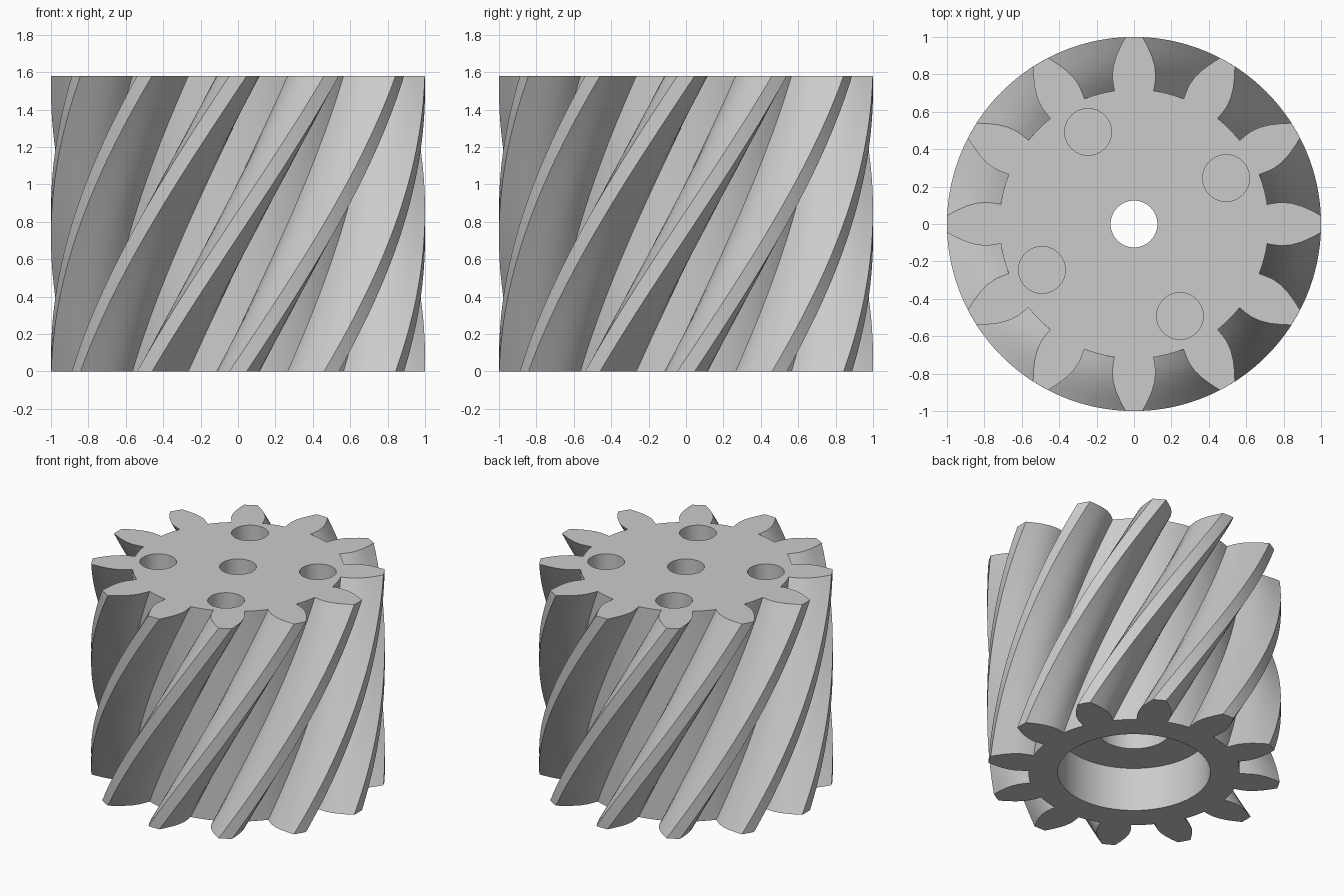
import bpy
import bmesh
from math import pi, sin, cos, asin, radians

cube = bpy.data.objects.get("Cube")
if cube:
    bpy.data.objects.remove(cube, do_unlink=True)

TEETH, HEIGHT, LAYERS = 12, 1.58, 32
TWIST = radians(60)
PITCH = 2 * pi / TEETH

grey = bpy.data.materials.new("plain grey")
grey.use_nodes = True
grey.diffuse_color = (0.6, 0.6, 0.6, 1)
grey.node_tree.nodes["Principled BSDF"].inputs["Base Color"].default_value = (0.6, 0.6, 0.6, 1)


def make_object(name, bm):
    bmesh.ops.recalc_face_normals(bm, faces=bm.faces)
    mesh = bpy.data.meshes.new(name)
    bm.to_mesh(mesh)
    bm.free()
    mesh.materials.append(grey)
    obj = bpy.data.objects.new(name, mesh)
    bpy.context.collection.objects.link(obj)
    return obj


def gear_profile():
    """Polar points (radius, angle) of the whole toothed outline."""
    flank = [(0.72, 0.105), (0.76, 0.112), (0.8, 0.116), (0.85, 0.111),
             (0.9, 0.096), (0.95, 0.073), (1.0, 0.046)]
    half = [(r, asin(w / r)) for r, w in flank]
    root_r, root_a = half[0]
    gap = PITCH - 2 * root_a
    tooth = [(r, -a) for r, a in half] + [(1.0, 0)] + half[::-1]
    tooth += [(root_r, root_a + gap * k / 4) for k in (1, 2, 3)]
    return [(r, a + t * PITCH) for t in range(TEETH) for r, a in tooth]


def cylinder_cutter(name, radius, low, high, x=0, y=0):
    bm = bmesh.new()
    bmesh.ops.create_cone(bm, cap_ends=True, segments=64, radius1=radius,
                          radius2=radius, depth=high - low)
    bmesh.ops.translate(bm, verts=bm.verts, vec=(x, y, (low + high) / 2))
    obj = make_object(name, bm)
    obj.hide_render = True
    return obj


# Helical gear body: the outline swept upwards with a steady twist
bm = bmesh.new()
outline = gear_profile()
rings = []
for i in range(LAYERS + 1):
    f = i / LAYERS
    turn = TWIST * (f - 1)
    rings.append([bm.verts.new((r * cos(a + turn), r * sin(a + turn), f * HEIGHT))
                  for r, a in outline])
for lower, upper in zip(rings, rings[1:]):
    for j in range(len(outline)):
        k = (j + 1) % len(outline)
        bm.faces.new((lower[j], lower[k], upper[k], upper[j]))
bm.faces.new(rings[0][::-1])
bm.faces.new(rings[-1])
gear = make_object("helical_gear", bm)

# Stepped central bore, wide at the bottom
cutters = [
    cylinder_cutter("shaft_hole_cutter", 0.125, 1.0, HEIGHT + 0.1),
    cylinder_cutter("middle_bore_cutter", 0.25, 0.2, HEIGHT - 0.33),
    cylinder_cutter("bottom_recess_cutter", 0.52, -0.1, 0.33),
]
# Four blind holes in the top face
for k in range(4):
    a = radians(26.5) + k * pi / 2
    cutters.append(cylinder_cutter("blind_hole_cutter", 0.125, HEIGHT - 0.33, HEIGHT + 0.1,
                                   0.55 * cos(a), 0.55 * sin(a)))

bpy.ops.object.select_all(action="DESELECT")
gear.select_set(True)
bpy.context.view_layer.objects.active = gear
for cutter in cutters:
    mod = gear.modifiers.new("hole", "BOOLEAN")
    mod.operation = "DIFFERENCE"
    mod.solver = "EXACT"
    mod.object = cutter
    bpy.ops.object.modifier_apply(modifier=mod.name)
    bpy.data.objects.remove(cutter, do_unlink=True)

bpy.ops.object.shade_smooth_by_angle(angle=radians(30))
